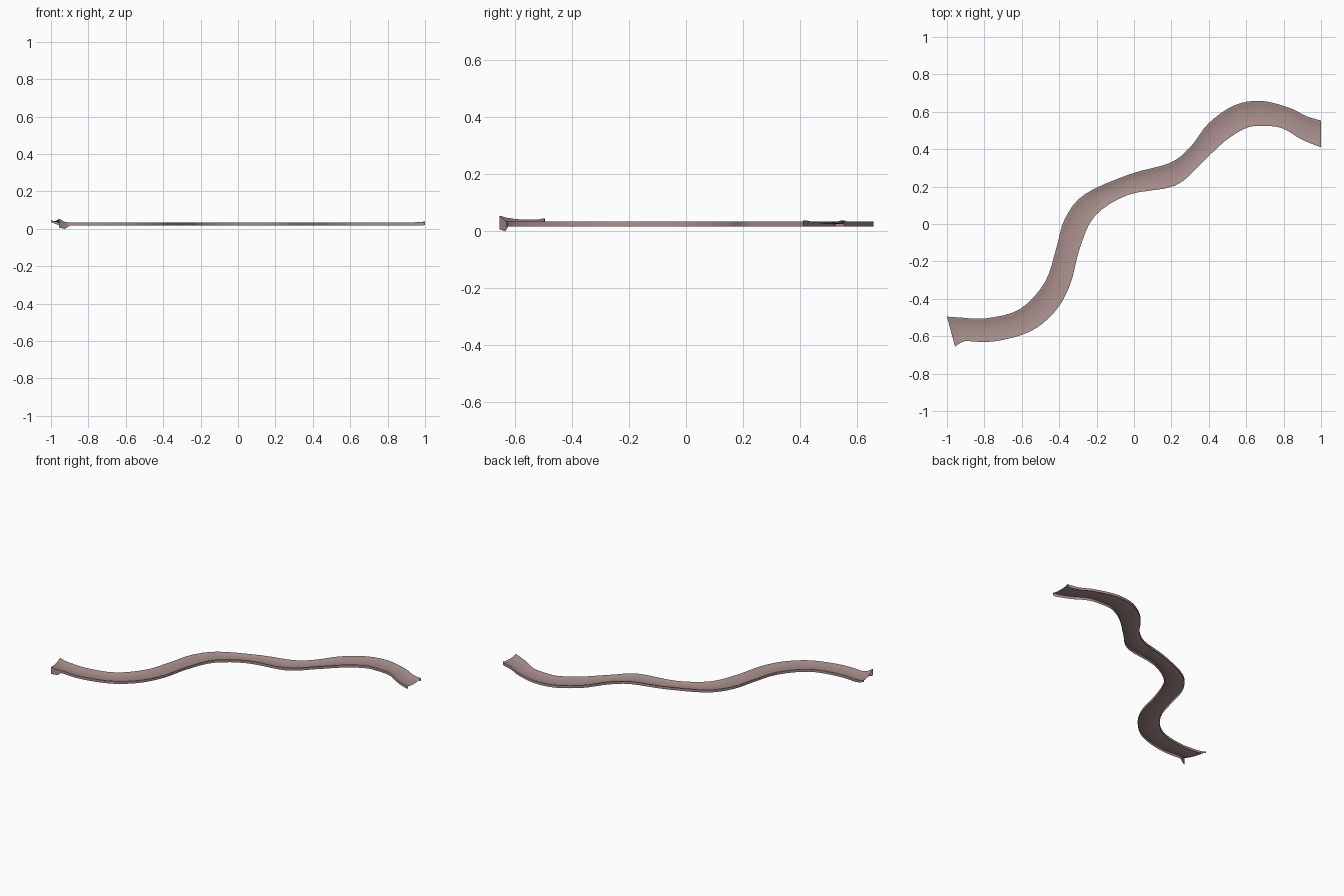
import bpy, math
from mathutils import Vector

if "Cube" in bpy.data.objects:
    bpy.data.objects.remove(bpy.data.objects["Cube"])

# Paired rail stations: left x, left y, right x, right y
RAILS = [
    (-0.93, -0.50, -0.90, -0.625), (-0.79, -0.504, -0.75, -0.628), (-0.61, -0.455, -0.556, -0.575),
    (-0.476, -0.31, -0.42, -0.465), (-0.417, -0.134, -0.34, -0.32), (-0.37, 0.027, -0.29, -0.13),
    (-0.262, 0.16, -0.209, 0.043), (-0.02, 0.267, -0.03, 0.156), (0.19, 0.326, 0.22, 0.205),
    (0.30, 0.41, 0.36, 0.325), (0.40, 0.54, 0.487, 0.444), (0.54, 0.636, 0.60, 0.513),
    (0.684, 0.658, 0.68, 0.524), (0.834, 0.62, 0.79, 0.513), (0.92, 0.577, 0.90, 0.45),
    (1.0, 0.553, 1.0, 0.41)]
STEPS = 4
# Cross-section: fraction from left rim to right rim, height above rim
TROUGH = [(0, 0), (0.05, 0), (0.14, -0.004), (0.32, -0.007), (0.5, -0.008),
          (0.68, -0.007), (0.86, -0.004), (0.95, 0), (1, 0)]
RIM, SKIRT = 0.034, 0.017


def spline(p0, p1, p2, p3, t):
    return 0.5 * (2 * p1 + (p2 - p0) * t + (2 * p0 - 5 * p1 + 4 * p2 - p3) * t * t
                  + (3 * p1 - p0 - 3 * p2 + p3) * t ** 3)


def ring(left, right, rim=(RIM, RIM), skirt=(SKIRT, SKIRT)):
    pts = [(left[0], left[1], skirt[0])]
    for f, dz in TROUGH:
        pts.append((left[0] + (right[0] - left[0]) * f, left[1] + (right[1] - left[1]) * f,
                    rim[0] + (rim[1] - rim[0]) * f + dz))
    pts.append((right[0], right[1], skirt[1]))
    return pts


# Flared and twisted starting end
rings = [ring((-1.0, -0.495), (-0.957, -0.655), (0.045, 0.054), (0.036, 0.007)),
         ring((-0.965, -0.498), (-0.925, -0.634), (0.037, 0.037), (0.022, 0.0))]
# Winding body
K = [Vector(r) for r in RAILS]
n = len(K)
for i in range(n - 1):
    a, d = K[max(i - 1, 0)], K[min(i + 2, n - 1)]
    for s in range(STEPS):
        p = spline(a, K[i], K[i + 1], d, s / STEPS)
        lift = 0.005 * max(0, (p[0] - 0.94) / 0.06)
        rings.append(ring(p[:2], p[2:], (RIM + lift, RIM + lift)))
p = K[-1]
rings.append(ring(p[:2], p[2:], (0.039, 0.038), (0.022, 0.022)))

m = len(rings[0])
verts = [v for r in rings for v in r]
faces = [(i * m + j, (i + 1) * m + j, (i + 1) * m + j + 1, i * m + j + 1)
         for i in range(len(rings) - 1) for j in range(m - 1)]
faces = [f[::-1] for f in faces]
mesh = bpy.data.meshes.new("winding_channel")
mesh.from_pydata(verts, [], faces)
mesh.update()
channel = bpy.data.objects.new("winding_channel", mesh)
bpy.context.collection.objects.link(channel)

mat = bpy.data.materials.new("dusty_clay")
mat.diffuse_color = (0.40, 0.28, 0.27, 1)
mat.use_nodes = True
mat.node_tree.nodes["Principled BSDF"].inputs["Base Color"].default_value = mat.diffuse_color
mesh.materials.append(mat)

bpy.context.view_layer.objects.active = channel
channel.select_set(True)
bpy.ops.object.shade_smooth_by_angle(angle=math.radians(30))
